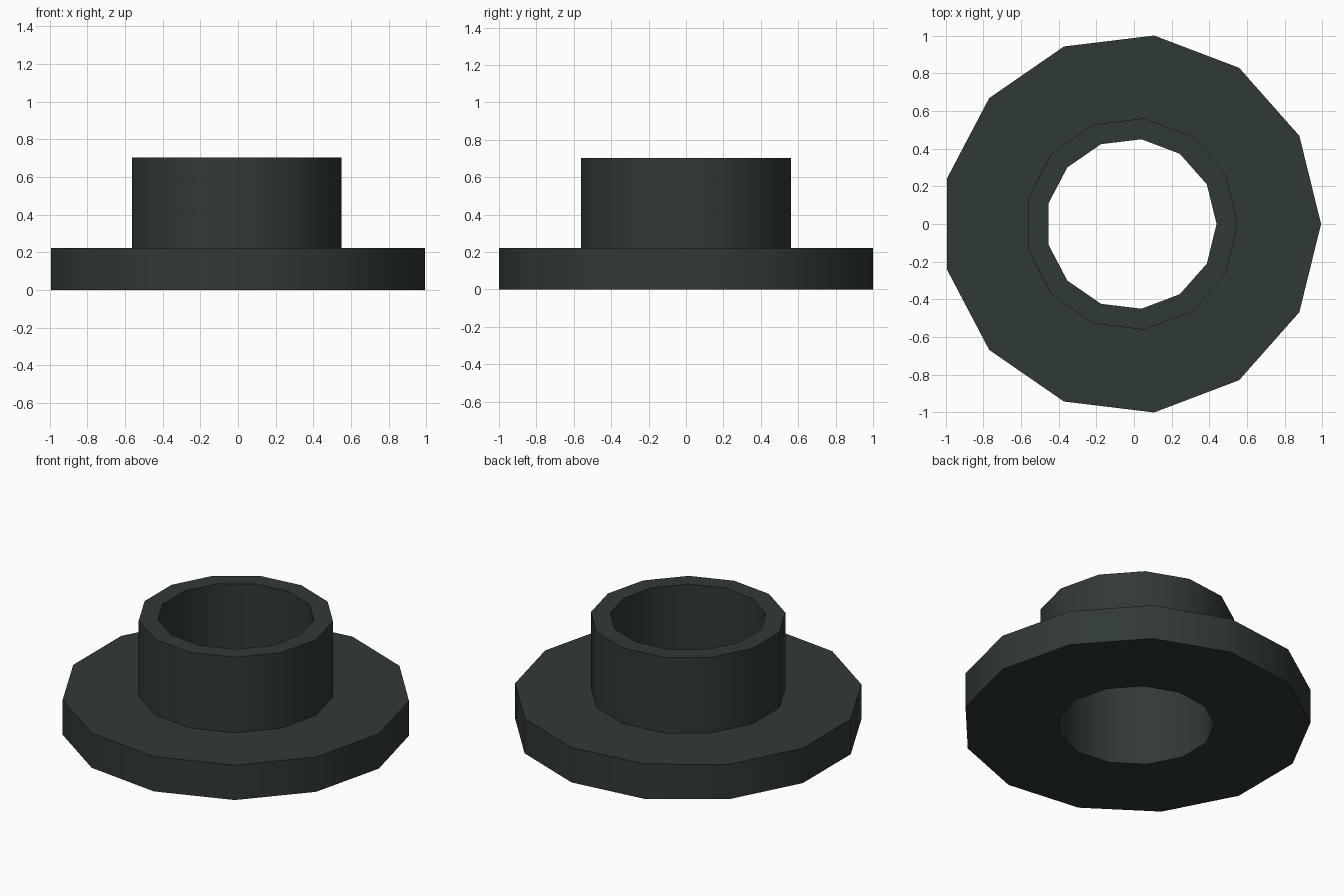
import bpy, bmesh, math

if "Cube" in bpy.data.objects:
    bpy.data.objects.remove(bpy.data.objects["Cube"])

SIDES = 13
R = 1.0073                      # flange corner radius
CX = -R * (1 - math.cos(math.pi / SIDES)) / 2   # centres the odd-sided outline

# One flat colour
mat = bpy.data.materials.new("dark grey green")
mat.diffuse_color = (0.030, 0.041, 0.039, 1)
mat.use_nodes = True
mat.node_tree.nodes["Principled BSDF"].inputs["Base Color"].default_value = mat.diffuse_color

# Cross-section of the flanged bushing as (radius, height), closed loop
profile = [(0.453, 0), (R, 0), (R, 0.222), (0.565, 0.222), (0.565, 0.703), (0.453, 0.703)]

# Revolve the cross-section around z
bm = bmesh.new()
rings = []
for i in range(SIDES):
    a = 2 * math.pi * i / SIDES
    rings.append([bm.verts.new((CX + r * math.cos(a), r * math.sin(a), z)) for r, z in profile])
n = len(profile)
for i in range(SIDES):
    p, q = rings[i], rings[(i + 1) % SIDES]
    for j in range(n):
        k = (j + 1) % n
        bm.faces.new((p[j], q[j], q[k], p[k]))
bmesh.ops.recalc_face_normals(bm, faces=bm.faces[:])
mesh = bpy.data.meshes.new("flanged_bushing")
bm.to_mesh(mesh)
bm.free()
mesh.materials.append(mat)

obj = bpy.data.objects.new("flanged_bushing", mesh)
bpy.context.collection.objects.link(obj)

# Smooth around the walls, sharp at the rims
bpy.context.view_layer.objects.active = obj
obj.select_set(True)
bpy.ops.object.shade_smooth_by_angle(angle=math.radians(32))
